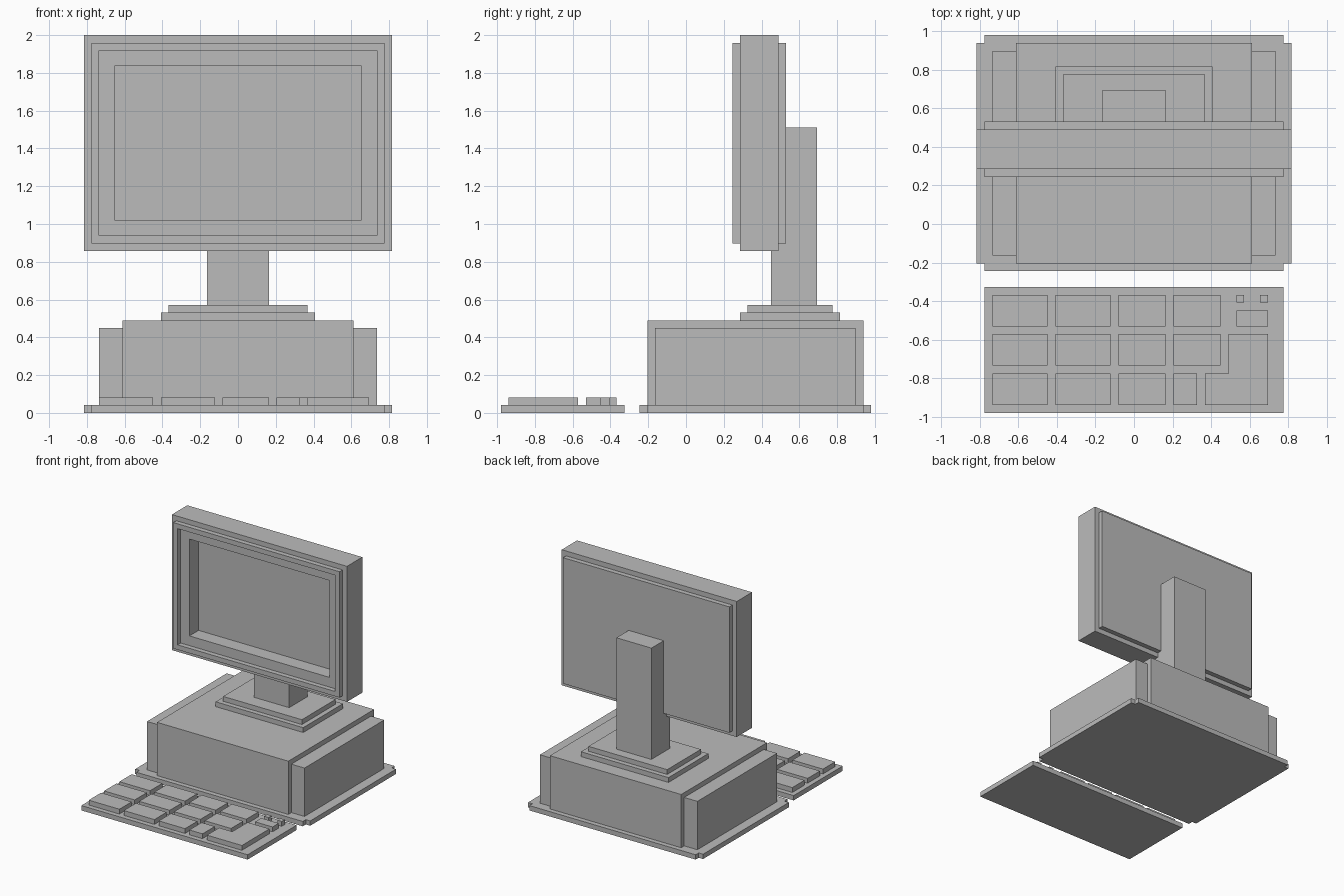
import bpy
import bmesh

if "Cube" in bpy.data.objects:
    bpy.data.objects.remove(bpy.data.objects["Cube"], do_unlink=True)

U = 2 / 49  # the whole model sits on a regular grid of this step

grey = bpy.data.materials.new("plain grey")
grey.use_nodes = True
grey.diffuse_color = (0.5, 0.5, 0.5, 1)
grey.node_tree.nodes["Principled BSDF"].inputs["Base Color"].default_value = (0.5, 0.5, 0.5, 1)


def finish(name, bm):
    bmesh.ops.recalc_face_normals(bm, faces=bm.faces)
    mesh = bpy.data.meshes.new(name)
    bm.to_mesh(mesh)
    bm.free()
    mesh.materials.append(grey)
    obj = bpy.data.objects.new(name, mesh)
    bpy.context.collection.objects.link(obj)
    return obj


def prism(name, outline, z0, z1):
    """Extrude an outline upwards, all in grid steps."""
    bm = bmesh.new()
    base = bm.faces.new([bm.verts.new((x * U, y * U, z0 * U)) for x, y in outline])
    top = bmesh.ops.extrude_face_region(bm, geom=[base])
    verts = [v for v in top["geom"] if isinstance(v, bmesh.types.BMVert)]
    bmesh.ops.translate(bm, verts=verts, vec=(0, 0, (z1 - z0) * U))
    return finish(name, bm)


def box(name, x0, x1, y0, y1, z0, z1):
    return prism(name, [(x0, y0), (x1, y0), (x1, y1), (x0, y1)], z0, z1)


# Floor plate with notched corners
prism("floor_plate", [(-19, -6), (19, -6), (19, -5), (20, -5), (20, 23), (19, 23),
                      (19, 24), (-19, 24), (-19, 23), (-20, 23), (-20, -5), (-19, -5)], 0, 1)

# Computer case with side panels
box("case", -15, 15, -5, 23, 1, 12)
for side, x0, x1 in (("left", 15, 18), ("right", -18, -15)):
    box(side + "_side_panel", x0, x1, -4, 22, 1, 11)

# Stepped stand and neck
box("stand_lower_step", -10, 10, 7, 20, 12, 13)
box("stand_upper_step", -9, 9, 8, 19, 13, 14)
box("neck", -4, 4, 11, 17, 14, 37)

# Monitor: nested rectangles, each given as inset from the rim and depth
loops = [(1, 13), (1, 12), (0, 12), (0, 7), (1, 7), (1, 6), (2, 6), (2, 7), (4, 7), (4, 10)]
bm = bmesh.new()
rings = []
for inset, y in loops:
    x, z0, z1 = 20 - inset, 21 + inset, 49 - inset
    rings.append([bm.verts.new((a * U, y * U, c * U))
                  for a, c in ((-x, z0), (x, z0), (x, z1), (-x, z1))])
for a, b in zip(rings, rings[1:]):
    for i in range(4):
        j = (i + 1) % 4
        bm.faces.new((a[i], a[j], b[j], b[i]))
bm.faces.new(rings[0])
bm.faces.new(rings[-1])
finish("monitor", bm)

# Keyboard and its rows of large keys
box("keyboard_base", -19, 19, -24, -8, 0, 1)
columns = [(-18, -11), (-10, -3), (-2, 4), (5, 11)]
for row, y in enumerate((-23, -18, -13)):
    for col, (x0, x1) in enumerate(columns):
        if row == 0 and col == 3:
            x1 = 8
        box(f"key_{row + 1}_{col + 1}", x0, x1, y, y + 4, 1, 2)

# L-shaped key and the small keys above it
prism("enter_key", [(9, -23), (17, -23), (17, -14), (12, -14), (12, -19), (9, -19)], 1, 2)
box("wide_key", 13, 17, -13, -11, 1, 2)
for side, x in (("right", 13), ("left", 16)):
    box(side + "_small_key", x, x + 1, -10, -9, 1, 2)
